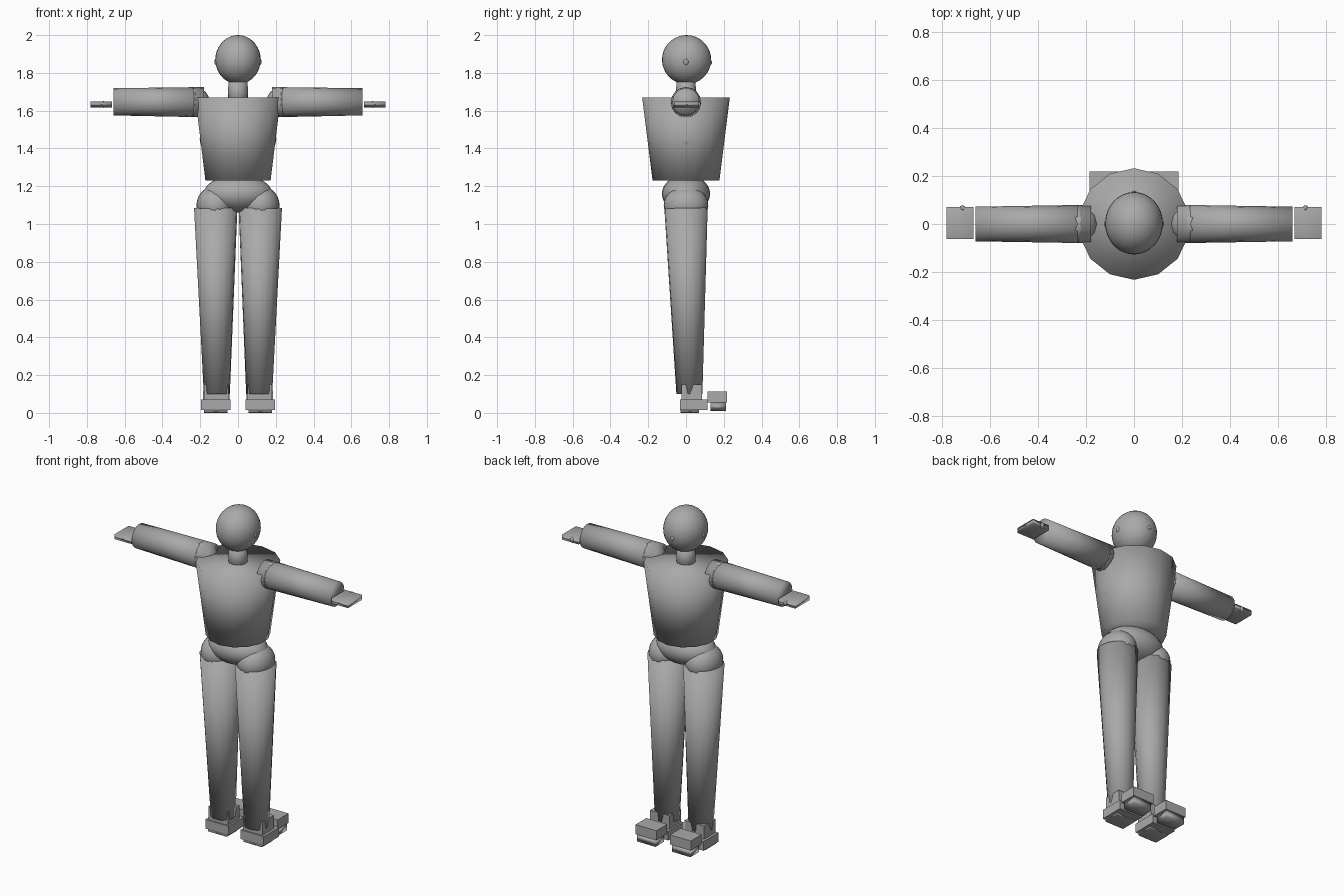
import bpy, math
from mathutils import Vector

cube = bpy.data.objects.get("Cube")
if cube:
    bpy.data.objects.remove(cube, do_unlink=True)

grey = bpy.data.materials.new("plain_grey")
grey.use_nodes = True
colour = (0.4, 0.4, 0.4, 1)
grey.diffuse_color = colour
grey.node_tree.nodes["Principled BSDF"].inputs["Base Color"].default_value = colour


def finish(name, smooth=True):
    ob = bpy.context.object
    ob.name = name
    ob.data.materials.append(grey)
    if smooth:
        bpy.ops.object.shade_smooth()
    return ob


def ball(name, centre, radii, segments=24, rings=14):
    bpy.ops.mesh.primitive_uv_sphere_add(segments=segments, ring_count=rings, location=centre)
    bpy.context.object.scale = radii
    return finish(name)


def limb(name, start, end, r_start, r_end, sides=16):
    """Tapered cylinder between two points."""
    a, b = Vector(start), Vector(end)
    bpy.ops.mesh.primitive_cone_add(vertices=sides, radius1=r_start, radius2=r_end,
                                    depth=(b - a).length, location=(a + b) / 2)
    bpy.context.object.rotation_euler = (b - a).to_track_quat('Z', 'Y').to_euler()
    return finish(name)


def box(name, low, high, smooth=False):
    a, b = Vector(low), Vector(high)
    bpy.ops.mesh.primitive_cube_add(size=1, location=(a + b) / 2)
    bpy.context.object.scale = [abs(v) for v in b - a]
    return finish(name, smooth)


# Head, neck and trunk
ball("head", (0, 0.003, 1.87), (0.12, 0.13, 0.13), 32, 18)
ball("nose", (0, 0.13, 1.855), (0.012, 0.009, 0.012), 10, 6)
limb("neck", (0, 0, 1.62), (0, 0, 1.78), 0.055, 0.05)
limb("torso", (0, 0, 1.23), (0, 0, 1.67), 0.177, 0.232, 14)
ball("rib_cage", (0, 0, 1.45), (0.203, 0.17, 0.12))
ball("pelvis", (0, 0, 1.16), (0.182, 0.128, 0.1))

for side, s in (("left", 1), ("right", -1)):
    # Ear
    ball(side + "_ear", (s * 0.116, 0, 1.858), (0.009, 0.014, 0.017), 10, 6)

    # Arm and hand
    ball(side + "_shoulder", (s * 0.23, 0, 1.645), (0.08, 0.08, 0.08), 12, 8)
    limb(side + "_arm", (s * 0.18, 0, 1.645), (s * 0.66, 0, 1.647), 0.08, 0.072)
    box(side + "_hand", (s * 0.668, -0.063, 1.618), (s * 0.78, 0.07, 1.648), True)
    ball(side + "_thumb", (s * 0.713, 0.065, 1.633), (0.013, 0.013, 0.018), 10, 6)

    # Hip and leg
    ball(side + "_hip", (s * 0.12, 0, 1.1), (0.1, 0.118, 0.1))
    limb(side + "_leg", (s * 0.118, 0, 1.085), (s * 0.112, 0.018, 0.1), 0.115, 0.069)

    # Ankle, foot and toes
    box(side + "_ankle", (s * 0.05, -0.025, 0.06), (s * 0.18, 0.085, 0.15))
    box(side + "_foot", (s * 0.04, -0.033, 0.015), (s * 0.195, 0.113, 0.07))
    box(side + "_sole", (s * 0.055, -0.028, 0), (s * 0.18, 0.07, 0.015), True)
    box(side + "_toe_cap", (s * 0.045, 0.115, 0.055), (s * 0.185, 0.218, 0.112))
    box(side + "_toe_pad", (s * 0.055, 0.13, 0.01), (s * 0.178, 0.212, 0.055), True)
